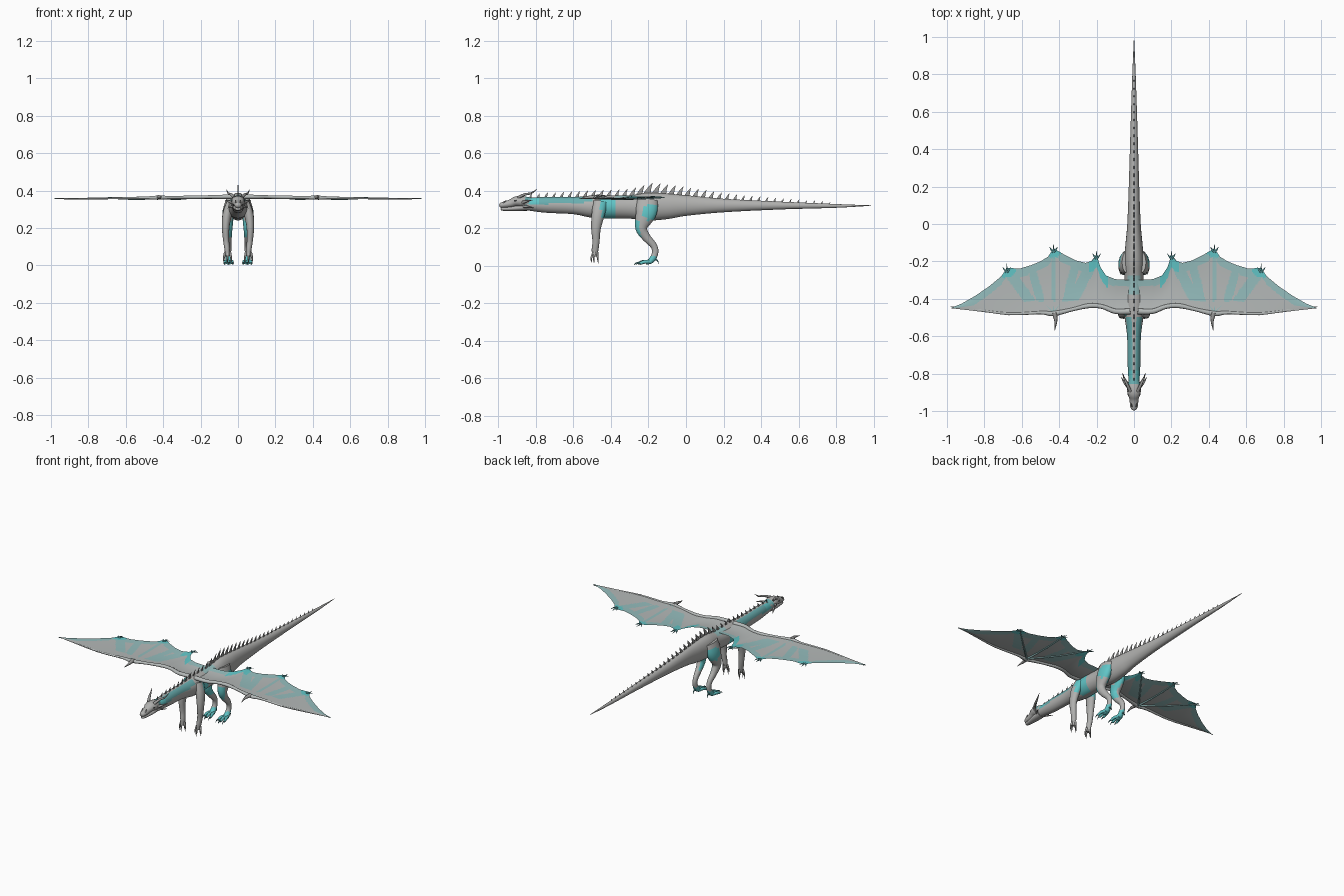
import bpy, bmesh, math
from mathutils import Vector

if "Cube" in bpy.data.objects:
    bpy.data.objects.remove(bpy.data.objects["Cube"])

# Flat colours
COLOURS = [
    ("scale_grey", (0.44, 0.44, 0.43)), ("horn_grey", (0.33, 0.33, 0.325)),
    ("claw_dark", (0.11, 0.125, 0.125)), ("bright_teal", (0.12, 0.56, 0.57)),
    ("muted_teal", (0.14, 0.42, 0.43)), ("pale_teal", (0.30, 0.51, 0.51)),
    ("membrane_grey", (0.46, 0.485, 0.48)), ("dark_teal", (0.07, 0.24, 0.25)),
]
MATS = []
for mat_name, rgb in COLOURS:
    m = bpy.data.materials.new(mat_name)
    m.diffuse_color = (*rgb, 1)
    m.use_nodes = True
    m.node_tree.nodes["Principled BSDF"].inputs["Base Color"].default_value = m.diffuse_color
    MATS.append(m)
GREY, HORN, DARK, TEAL, MUTED, PALE, MEMBRANE, DEEP = range(8)


def finish(name, bm, colour):
    """Make an object; colour is an index or a rule on face centre and normal."""
    bmesh.ops.remove_doubles(bm, verts=bm.verts, dist=0.00002)
    bmesh.ops.recalc_face_normals(bm, faces=bm.faces)
    for f in bm.faces:
        f.smooth = True
        f.material_index = colour(f.calc_center_median(), f.normal) if callable(colour) else colour
    me = bpy.data.meshes.new(name)
    bm.to_mesh(me)
    bm.free()
    for m in MATS:
        me.materials.append(m)
    ob = bpy.data.objects.new(name, me)
    bpy.context.collection.objects.link(ob)
    return ob


def spline(pts, sub):
    """Catmull-Rom through rows of numbers."""
    out = []
    for i in range(len(pts) - 1):
        p0, p1, p2, p3 = pts[max(i - 1, 0)], pts[i], pts[i + 1], pts[min(i + 2, len(pts) - 1)]
        for k in range(sub):
            t = k / sub
            out.append([0.5 * (2 * b + (c - a) * t + (2 * a - 5 * b + 4 * c - d) * t * t
                               + (3 * b - a - 3 * c + d) * t ** 3) for a, b, c, d in zip(p0, p1, p2, p3)])
    return out + [list(pts[-1])]


def add_tube(bm, pts, sub=4, n=10, side=1):
    """Loft ellipses through rows of x, y, z, half width, half depth."""
    rows = spline(pts, sub)
    rings = []
    for i, (x, y, z, a, b) in enumerate(rows):
        t = (Vector(rows[min(i + 1, len(rows) - 1)][:3]) - Vector(rows[max(i - 1, 0)][:3])).normalized()
        ref = Vector((1, 0, 0)) if abs(t.x) < 0.75 else Vector((0, 1, 0))
        u = (ref - t * ref.dot(t)).normalized()
        w = t.cross(u)
        ring = []
        for k in range(n):
            g = 2 * math.pi * k / n
            p = Vector((x, y, z)) + u * (max(a, 0.0005) * math.cos(g)) + w * (max(b, 0.0005) * math.sin(g))
            ring.append(bm.verts.new((p.x * side, p.y, p.z)))
        rings.append(ring)
    for r, s in zip(rings, rings[1:]):
        for k in range(n):
            bm.faces.new((r[k], r[(k + 1) % n], s[(k + 1) % n], s[k]))
    bm.faces.new(rings[0])
    bm.faces.new(rings[-1])


def tubes(name, paths, colour, sub=4, n=10, side=1):
    bm = bmesh.new()
    for p in paths:
        add_tube(bm, p, sub, n, side)
    return finish(name, bm, colour)


def lerp(table, x):
    for (x0, y0), (x1, y1) in zip(table, table[1:]):
        if x <= x1:
            return y0 + (y1 - y0) * (x - x0) / (x1 - x0)
    return table[-1][1]


# Neck, trunk and tail in one loft
BODY = [(-0.87, .328, .027, .030), (-0.75, .324, .034, .042), (-0.6, .320, .037, .046),
        (-0.5, .313, .050, .058), (-0.42, .312, .056, .062), (-0.3, .312, .050, .062),
        (-0.2, .314, .053, .074), (-0.1, .316, .045, .068), (0, .320, .036, .055),
        (.2, .320, .028, .036), (.5, .320, .019, .021), (.8, .318, .009, .010), (.99, .320, .001, .001)]


def body_colour(c, nrm):
    if c.y < -0.5:
        if c.z > lerp([(-.87, .322), (-.7, .33), (-.5, .338)], c.y) and abs(c.x) > 0.008:
            return TEAL if c.y < -.79 else MUTED
        return GREY
    if abs(c.y + .415) < .045 - .2 * max(0, .28 - c.z) and c.z < 0.355 and abs(c.x) > 0.02:
        return TEAL
    if -0.37 < c.y < -0.27 and c.z > 0.355:
        return PALE
    return GREY


tubes("body", [[(0, y, z, w, h) for y, z, w, h in BODY]], body_colour, sub=8, n=24)

# Row of back spikes, tallest over the hips
TOPS = [(y, z + h) for y, z, w, h in BODY]
HEIGHTS = [(-0.85, .020), (-0.5, .032), (-0.35, .03), (-0.2, .053), (0, .042), (.3, .024), (.8, .010)]
spikes, y = [], -0.83
while y < 0.8:
    z, h = lerp(TOPS, y), lerp(HEIGHTS, y)
    spikes.append([(0, y - h * .15, z - .008, .004, h * .42), (0, y + h * .1, z + h * .45, .0025, h * .21),
                   (0, y + h * .42, z + h, .0005, .0005)])
    y += 0.042
tubes("back_spikes", spikes, HORN, sub=2, n=6)

# Head: skull, jaw
tubes("skull", [[(0, -.83, .335, .026, .028), (0, -.87, .340, .037, .030), (0, -.905, .342, .035, .028),
                 (0, -.935, .331, .025, .022), (0, -.97, .324, .021, .017), (0, -.99, .321, .015, .013),
                 (0, -.996, .320, .005, .004)]],
      lambda c, n: MUTED if c.y > -.86 and n.z > .2 else GREY, n=14)
tubes("lower_jaw", [[(0, -.85, .312, .028, .020), (0, -.90, .306, .025, .015), (0, -.95, .302, .018, .011),
                     (0, -.982, .302, .013, .009), (0, -.988, .302, .004, .003)]], GREY, n=12)

# Wing outline: leading and trailing edges as (x, y)
LEAD = [(.02, -.475), (.1, -.475), (.17, -.45), (.24, -.445), (.33, -.465), (.43, -.487), (.5, -.482),
        (.67, -.488), (.85, -.465), (.98, -.45)]
TRAIL = [(.02, -.30), (.1, -.295), (.15, -.275), (.18, -.23), (.2, -.165), (.22, -.195), (.26, -.208),
         (.31, -.195), (.37, -.165), (.43, -.13), (.46, -.175), (.5, -.2), (.55, -.22), (.61, -.238),
         (.68, -.235), (.71, -.28), (.77, -.33), (.85, -.385), (.92, -.425), (.98, -.449)]
WRIST = (.43, -.472)
TIPS = ((.2, -.165), (.43, -.13), (.68, -.237))
# Pale streaks fanning over the membrane: x0, y0, x1, y1, half width
STREAKS = ((.53, -.45, .68, -.24, .028), (.35, -.45, .2, -.17, .028), (.43, -.47, .43, -.13, .008),
           (.49, -.45, .55, -.22, .022), (.37, -.45, .31, -.2, .022))
BAND = [(.02, -.335), (.15, -.33), (.2, -.37), (.3, -.41), (.7, -.415), (.85, -.435), (.98, -.452)]


def wing_z(x, v=0):
    return .371 - .013 * x - .012 * math.sin(math.pi * v) * (1 - x)


def wing_colour(c, nrm):
    x, y = abs(c.x), c.y
    edge = lerp(TRAIL, x) - y
    if min(math.hypot(x - tx, y - ty) for tx, ty in TIPS) < .05 or (.14 < x < .24 and edge < .06):
        return TEAL
    if y < lerp(BAND, x):
        return MEMBRANE
    if edge < .045:
        return PALE
    for x0, y0, x1, y1, r in STREAKS:
        a, d = Vector((x0, y0)), Vector((x1 - x0, y1 - y0))
        p = Vector((x, y)) - a
        t = min(1, max(0, p.dot(d) / d.length_squared))
        if (p - d * t).length < r:
            return PALE
    return MEMBRANE


for s, tag in ((1, "left"), (-1, "right")):
    # Wing membrane: two thin sheets that meet at the rim
    bm = bmesh.new()
    R = 26
    for face_side in (1, -1):
        cols = []
        for i in range(193):
            x = .02 + i * .005
            a, b = lerp(LEAD, x), lerp(TRAIL, x)
            cols.append([bm.verts.new((s * x, a + (b - a) * j / R,
                         wing_z(x, j / R) + face_side * .003 * math.sin(math.pi * j / R))) for j in range(R + 1)])
        for p, q in zip(cols, cols[1:]):
            for j in range(R):
                bm.faces.new((p[j], q[j], q[j + 1], p[j + 1]))
    finish(tag + "_wing_membrane", bm, wing_colour)

    # Wing arm along the leading edge
    arm = [(x, lerp(LEAD, x) + .008, wing_z(x) - .003, r, r * .8) for x, r in
           ((.02, .016), (.1, .014), (.17, .012), (.24, .013), (.33, .010), (.43, .014), (.5, .009),
            (.67, .007), (.85, .005), (.98, .001))]
    tubes(tag + "_wing_arm", [arm], MEMBRANE, n=10, side=s)

    # Finger bones under the membrane, their hooked tips and the thumb claw
    bones, hooks = [], []
    for tx, ty in TIPS:
        bone = []
        for k in range(7):
            x, y = WRIST[0] + (tx - WRIST[0]) * k / 6, WRIST[1] + (ty - WRIST[1]) * k / 6
            v = (y - lerp(LEAD, x)) / (lerp(TRAIL, x) - lerp(LEAD, x))
            bone.append((x, y, wing_z(x, v) - .004, .006 - .0006 * k, .006 - .0006 * k))
        bones.append(bone)
        for dx, dy in ((-.022, .008), (0, .025), (.022, .008)):
            hooks.append([(tx, ty - .022, wing_z(tx), .006, .004), (tx + dx * .6, ty - .006, wing_z(tx), .004, .003),
                          (tx + dx, ty + dy, wing_z(tx) - .006, .0005, .0005)])
    tubes(tag + "_wing_fingers", bones, PALE, sub=2, n=8, side=s)
    tubes(tag + "_wing_hooks", hooks, DEEP, n=6, side=s)
    tubes(tag + "_thumb_claw", [[(.425, -.475, .365, .015, .012), (.418, -.52, .364, .008, .008),
                                 (.424, -.57, .355, .001, .001)]], HORN, n=8, side=s)

    # Horns, cheek frills and nostril bumps
    tubes(tag + "_horns", [
        [(.020, -.895, .362, .010, .009), (.036, -.86, .379, .008, .007), (.052, -.825, .386, .005, .005),
         (.062, -.795, .408, .0005, .0005)],
        [(.028, -.875, .335, .009, .011), (.050, -.85, .343, .006, .006), (.070, -.815, .350, .0005, .0005)],
        [(.024, -.865, .315, .008, .008), (.042, -.84, .312, .005, .005), (.055, -.81, .306, .0005, .0005)],
        [(.012, -.975, .334, .005, .005), (.014, -.965, .343, .003, .003), (.014, -.955, .350, .0005, .0005)],
    ], HORN, n=7, side=s)
    tubes(tag + "_eye", [[(.025, -.918, .345, .002, .002), (.030, -.912, .346, .005, .005),
                          (.034, -.905, .346, .002, .002)]], DARK, sub=2, n=8, side=s)

    # Front leg and hanging claws
    tubes(tag + "_front_leg", [[(.040, -.455, .340, .020, .038), (.058, -.468, .275, .025, .035),
                                (.066, -.48, .200, .020, .026), (.063, -.48, .130, .016, .019),
                                (.058, -.485, .085, .014, .018), (.056, -.488, .050, .011, .013)]],
          lambda c, n: TEAL if c.z > .26 and c.y > -.455 else GREY, n=12, side=s)
    tubes(tag + "_front_claws", [
        [(.056 + dx, -.486 + dy, .072, .007, .007), (.056 + dx * 1.6, -.492 + dy * 1.6, .04, .005, .005),
         (.056 + dx * 1.7, -.490 + dy * 1.7, .010, .0005, .0005)]
        for dx, dy in ((-.012, 0), (0, -.008), (.012, 0), (0, .013))],
        lambda c, n: HORN if c.z < .035 else GREY, n=6, side=s)

    # Hind leg
    def hind_colour(c, n):
        if c.z < .05:
            return TEAL
        if .15 < c.z < .245 and (n.y < -.3 or abs(c.x) < .045):
            return TEAL
        if ((c.y + .185) / .045) ** 2 + ((c.z - .285) / .045) ** 2 < 1:
            return TEAL
        return GREY

    tubes(tag + "_hind_leg", [[(.040, -.205, .350, .024, .055), (.052, -.212, .285, .031, .057),
                               (.055, -.238, .205, .026, .034), (.053, -.215, .155, .020, .024),
                               (.050, -.172, .105, .015, .018), (.050, -.165, .065, .014, .017),
                               (.050, -.185, .028, .018, .016), (.050, -.215, .014, .017, .010)]],
          hind_colour, sub=6, n=18, side=s)

    # Hind toes, each with a claw, and the heel spur
    toes, claws = [], []
    for dx, ln in ((-.018, .050), (0, .060), (.018, .050)):
        x, e = .05 + dx, -.195 - ln
        toes.append([(.05 + dx * .5, -.185, .020, .008, .010), (x, (e - .195) / 2, .020, .008, .010),
                     (x + dx * .2, e, .011, .006, .008)])
        claws.append([(x + dx * .2, e + .006, .014, .005, .006), (x + dx * .25, e - .012, .013, .003, .004),
                      (x + dx * .3, e - .024, .002, .0005, .0005)])
    claws.append([(.05, -.170, .035, .006, .007), (.05, -.152, .026, .004, .004), (.05, -.145, .008, .0005, .0005)])
    tubes(tag + "_hind_toes", toes, TEAL, n=8, side=s)
    tubes(tag + "_hind_claws", claws, DEEP, n=6, side=s)

# Smooth shading with sharp edges kept
for ob in bpy.context.collection.objects:
    ob.select_set(True)
    bpy.context.view_layer.objects.active = ob
bpy.ops.object.shade_smooth_by_angle(angle=math.radians(60))
